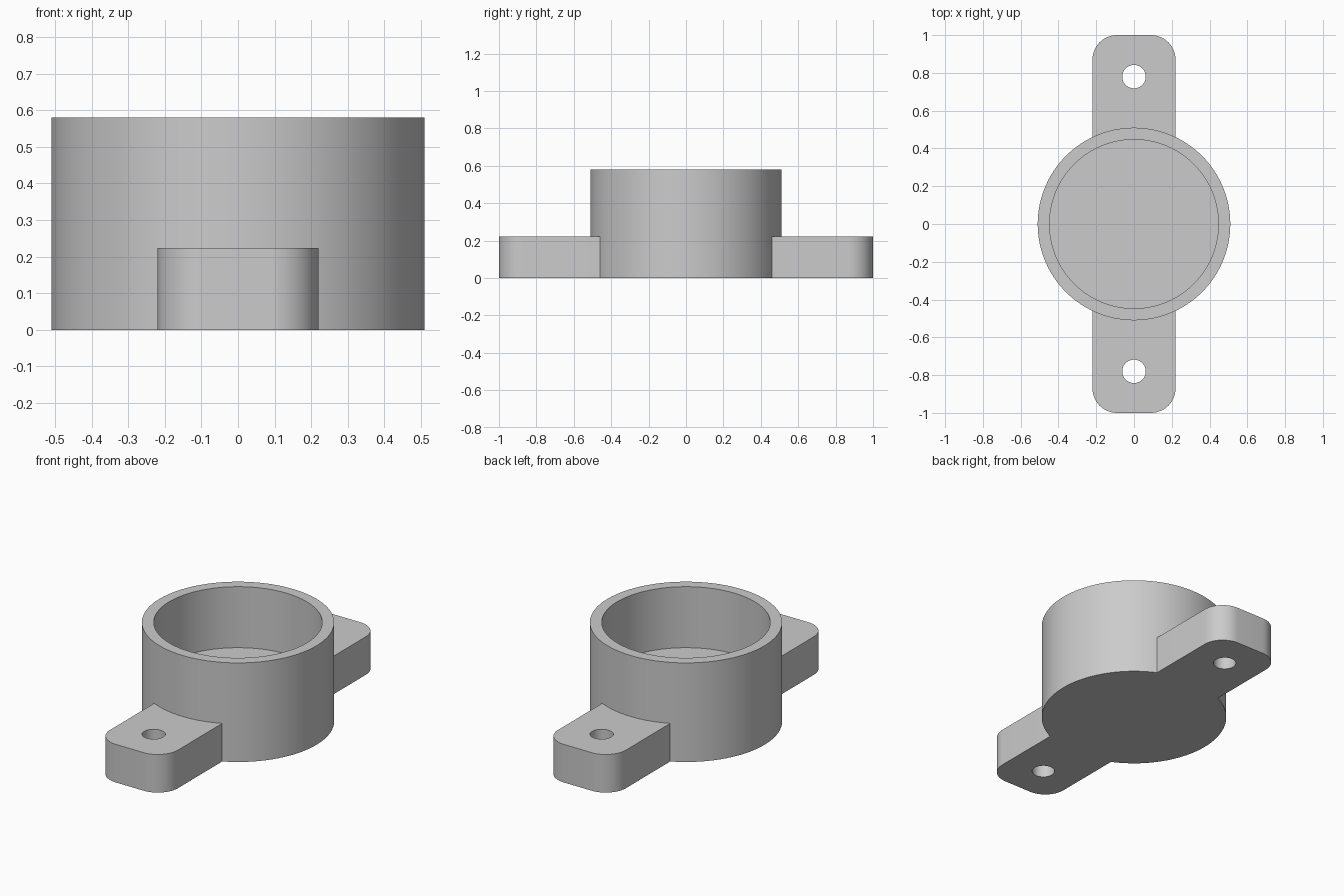
import bpy
import math

default = bpy.data.objects.get("Cube")
if default:
    bpy.data.objects.remove(default, do_unlink=True)

BODY_R, BORE_R, HEIGHT = 0.51, 0.447, 0.58
BAR_HALF, BAR_H, CORNER_R = 0.22, 0.223, 0.13
HOLE_R, HOLE_Y = 0.062, 0.78

grey = bpy.data.materials.new("plain grey")
grey.use_nodes = True
colour = (0.6, 0.6, 0.6, 1)
grey.diffuse_color = colour
grey.node_tree.nodes["Principled BSDF"].inputs["Base Color"].default_value = colour


def cylinder(name, radius, z0, z1, y=0, sides=96):
    bpy.ops.mesh.primitive_cylinder_add(
        vertices=sides, radius=radius, depth=z1 - z0, location=(0, y, (z0 + z1) / 2))
    obj = bpy.context.object
    obj.name = name
    obj.data.materials.append(grey)
    return obj


def rounded_bar(name, half_x, half_y, height, radius, steps=12):
    """Extruded rectangle with rounded corners, standing on the ground."""
    ring = []
    for i, (sx, sy) in enumerate([(1, 1), (-1, 1), (-1, -1), (1, -1)]):
        for s in range(steps + 1):
            a = math.pi / 2 * (i + s / steps)
            ring.append((sx * (half_x - radius) + radius * math.cos(a),
                         sy * (half_y - radius) + radius * math.sin(a)))
    n = len(ring)
    verts = [(x, y, z) for z in (0, height) for x, y in ring]
    faces = [(i, (i + 1) % n, n + (i + 1) % n, n + i) for i in range(n)]
    faces += [tuple(reversed(range(n))), tuple(range(n, 2 * n))]
    mesh = bpy.data.meshes.new(name)
    mesh.from_pydata(verts, [], faces)
    mesh.materials.append(grey)
    obj = bpy.data.objects.new(name, mesh)
    bpy.context.collection.objects.link(obj)
    return obj


def combine(target, other, operation):
    bpy.context.view_layer.objects.active = target
    mod = target.modifiers.new(operation.title(), 'BOOLEAN')
    mod.operation = operation
    mod.solver = 'EXACT'
    mod.object = other
    bpy.ops.object.modifier_apply(modifier=mod.name)
    bpy.data.objects.remove(other, do_unlink=True)


# Round cup body joined to the mounting bar that forms both lugs
holder = cylinder("cup_holder_with_lugs", BODY_R, 0, HEIGHT)
combine(holder, rounded_bar("mounting_bar", BAR_HALF, 1, BAR_H, CORNER_R), 'UNION')

# Blind bore, its floor level with the lug tops
combine(holder, cylinder("bore_cutter", BORE_R, BAR_H, HEIGHT + 0.2), 'DIFFERENCE')

# Screw hole through each lug
for side in (-1, 1):
    combine(holder, cylinder("screw_hole_cutter", HOLE_R, -0.1, BAR_H + 0.1,
                             side * HOLE_Y, 48), 'DIFFERENCE')

# Smooth round walls, crisp edges
bpy.ops.object.select_all(action='DESELECT')
holder.select_set(True)
bpy.context.view_layer.objects.active = holder
bpy.ops.object.shade_smooth_by_angle(angle=math.radians(30))
